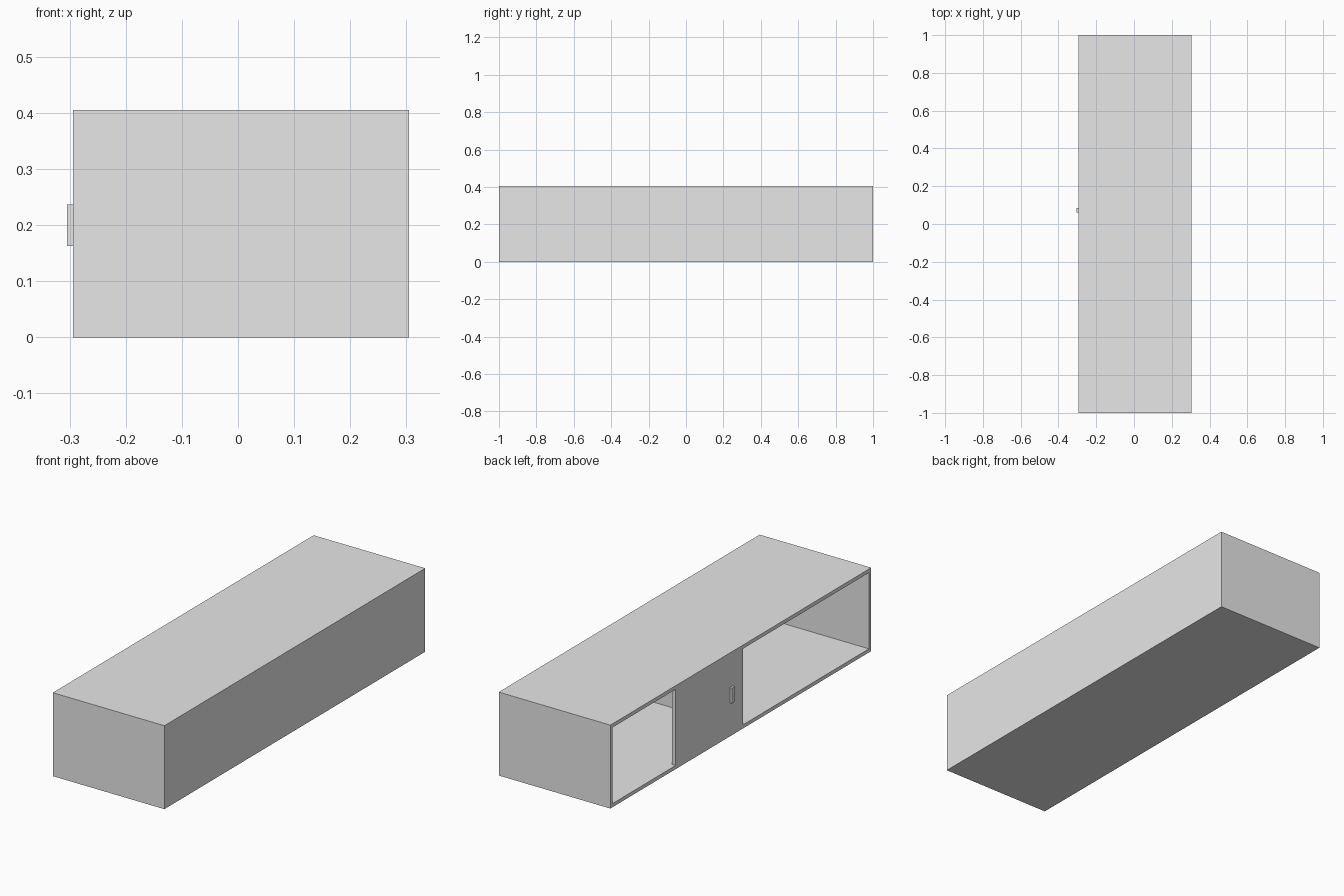
import bpy

cube = bpy.data.objects.get("Cube")
if cube:
    bpy.data.objects.remove(cube, do_unlink=True)

# One plain grey for everything
grey = bpy.data.materials.new("light_grey")
grey.use_nodes = True
grey.diffuse_color = (0.8, 0.8, 0.8, 1)
grey.node_tree.nodes["Principled BSDF"].inputs["Base Color"].default_value = (0.8, 0.8, 0.8, 1)


def box(name, x, y, z):
    """Flat-shaded box filling the given (min, max) ranges."""
    centre = [(a + b) / 2 for a, b in (x, y, z)]
    bpy.ops.mesh.primitive_cube_add(size=1, location=centre)
    ob = bpy.context.object
    ob.name = name
    ob.scale = [b - a for a, b in (x, y, z)]
    bpy.ops.object.transform_apply(location=False, rotation=False, scale=True)
    ob.data.materials.append(grey)
    return ob


OPEN, BACK = -0.294, 0.305    # x of the open side and of the closed side
HALF, HIGH = 1.0, 0.405       # half length and height
T = 0.018                     # board thickness

# Hollow carcass: a solid block with the storage space cut out of its -x side
carcass = box("cabinet_carcass", (OPEN, BACK), (-HALF, HALF), (0, HIGH))
cutter = box("cavity_cutter", (OPEN - 0.1, BACK - T), (-HALF + T, HALF - T), (T, HIGH - T))
cutter.hide_render = True
cutter.hide_viewport = True
cavity = carcass.modifiers.new("cavity", "BOOLEAN")
cavity.operation = "DIFFERENCE"
cavity.solver = "EXACT"
cavity.object = cutter

# Middle partition and the inset door beside it
box("middle_partition", (OPEN, BACK - T), (-0.016, 0.016), (T, HIGH - T))
box("door", (OPEN, OPEN + 0.02), (0.016, 0.5), (T, HIGH - T))

# Door handle
box("door_handle", (-0.305, OPEN), (0.062, 0.084), (0.163, 0.237))
